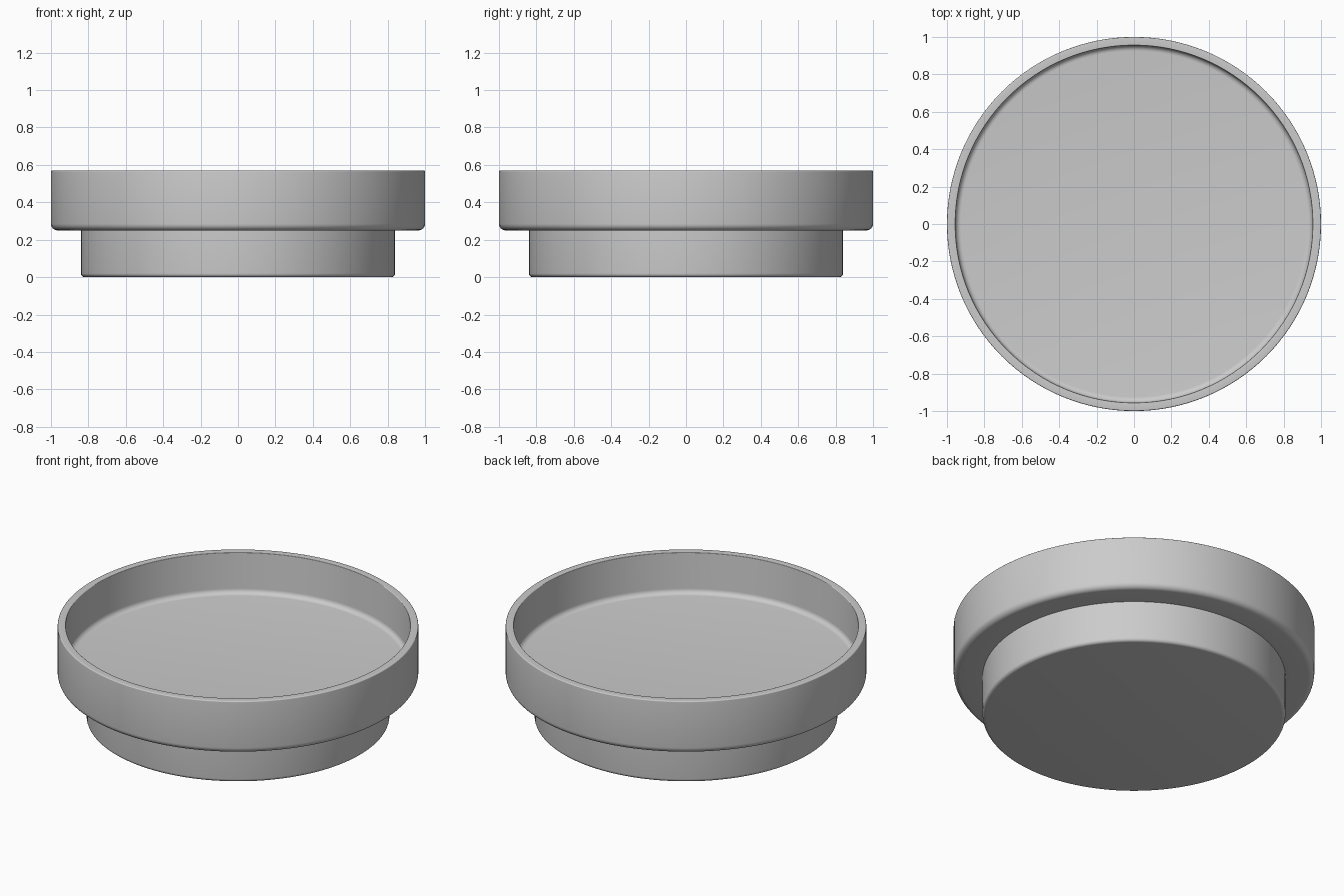
import bpy, bmesh, math
from mathutils import Vector

cube = bpy.data.objects.get("Cube")
if cube:
    bpy.data.objects.remove(cube, do_unlink=True)

SEGMENTS = 128

grey = bpy.data.materials.new("plain grey")
grey.use_nodes = True
colour = (0.6, 0.6, 0.6, 1)
grey.diffuse_color = colour
grey.node_tree.nodes["Principled BSDF"].inputs["Base Color"].default_value = colour


def round_corners(corners, steps=6):
    """Turn (radius, height, fillet) corners into a profile with curved fillets."""
    points = []
    for i, (r, z, fillet) in enumerate(corners):
        here = Vector((r, z))
        if not fillet:
            points.append(here)
            continue
        start = here + (Vector(corners[i - 1][:2]) - here).normalized() * fillet
        end = here + (Vector(corners[i + 1][:2]) - here).normalized() * fillet
        centre = start + end - here
        for s in range(steps + 1):
            a = s / steps * math.pi / 2
            points.append(centre + (start - centre) * math.cos(a) + (end - centre) * math.sin(a))
    return points


def lathe(name, corners):
    """Revolve a rounded profile around the vertical axis."""
    bm = bmesh.new()
    verts = [bm.verts.new((p.x, 0, p.y)) for p in round_corners(corners)]
    edges = [bm.edges.new(pair) for pair in zip(verts, verts[1:])]
    bmesh.ops.spin(bm, geom=verts + edges, cent=(0, 0, 0), axis=(0, 0, 1),
                   angle=math.tau, steps=SEGMENTS, use_merge=True)
    bmesh.ops.remove_doubles(bm, verts=bm.verts, dist=0.0001)
    # Profiles run outward along the underside, so normals must leave the solid
    bm.normal_update()
    lowest = min(bm.faces, key=lambda f: f.normal.z * (f.calc_center_median().z < corners[0][1] + 0.001))
    if max(bm.faces, key=lambda f: f.calc_center_median().xy.length).normal.dot(
            max(bm.faces, key=lambda f: f.calc_center_median().xy.length).calc_center_median()) < 0:
        bmesh.ops.reverse_faces(bm, faces=bm.faces)
    mesh = bpy.data.meshes.new(name)
    bm.to_mesh(mesh)
    bm.free()
    mesh.materials.append(grey)
    obj = bpy.data.objects.new(name, mesh)
    bpy.context.collection.objects.link(obj)
    bpy.ops.object.select_all(action='DESELECT')
    obj.select_set(True)
    bpy.context.view_layer.objects.active = obj
    bpy.ops.object.shade_smooth_by_angle(angle=math.radians(30))
    return obj


# Foot: short drum with a softened lower edge, open where it meets the dish
lathe("foot", [(0, 0, 0), (0.84, 0, 0.02), (0.84, 0.25, 0)])

# Dish: underside ring, outer wall, rim, inner wall and recessed floor
lathe("dish", [(0.84, 0.25, 0), (1, 0.25, 0.035), (1, 0.57, 0.006),
               (0.955, 0.57, 0.004), (0.955, 0.32, 0.03), (0, 0.32, 0)])
